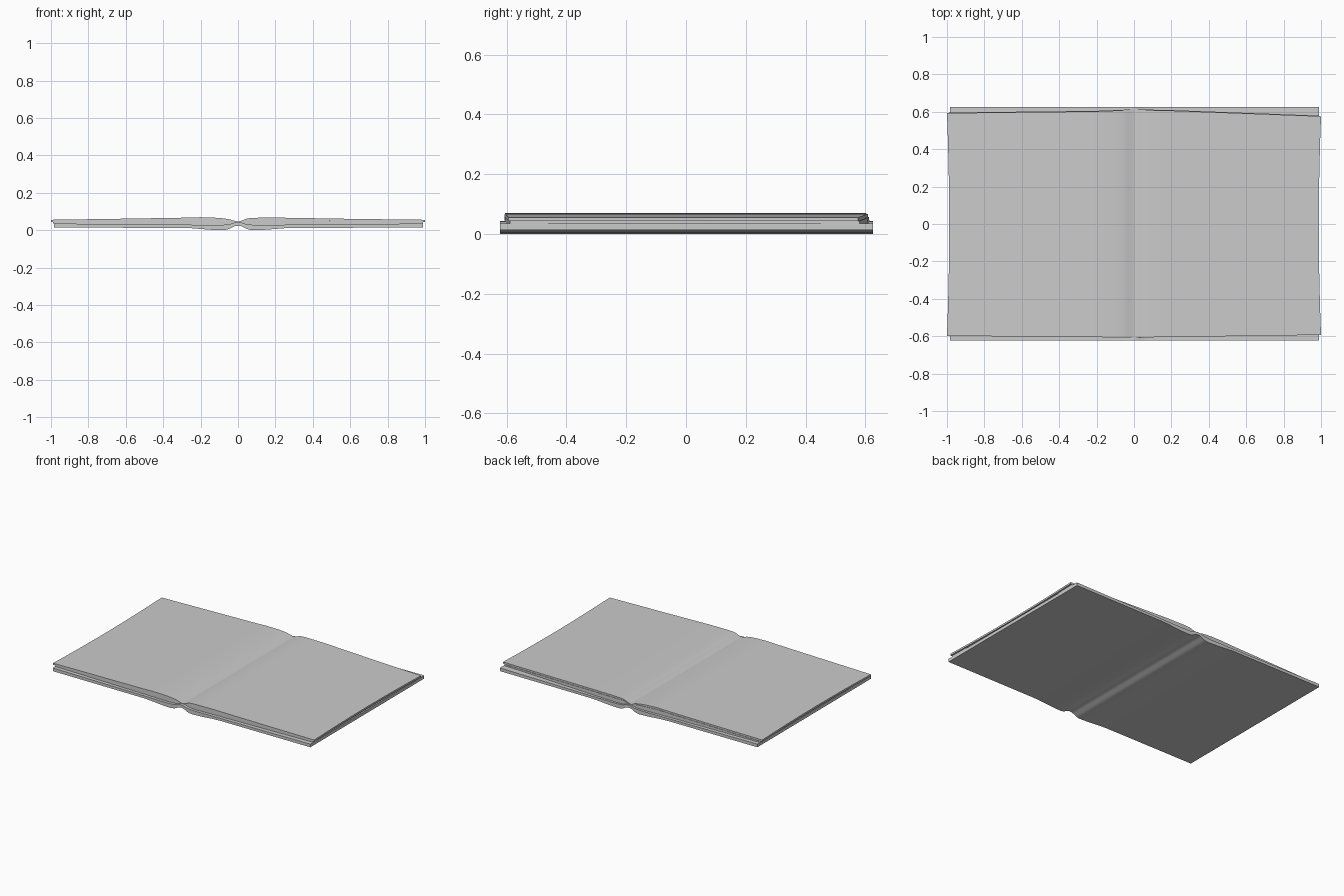
import bpy, bmesh, math

if "Cube" in bpy.data.objects:
    bpy.data.objects.remove(bpy.data.objects["Cube"])


def lerp(pts, x):
    # Linear lookup in a list of (x, value) points
    if x <= pts[0][0]:
        return pts[0][1]
    for (x0, v0), (x1, v1) in zip(pts, pts[1:]):
        if x <= x1:
            return v0 + (v1 - v0) * (x - x0) / (x1 - x0)
    return pts[-1][1]


def slab(name, xs, top, bottom, front, back, bow=0.0, ny=9):
    """Solid sheet lofted along x; bow pulls the middle of the outer edge inward."""
    bm = bmesh.new()
    rings = []
    reach = max(abs(x) for x in xs)
    for x in xs:
        y0, y1 = lerp(front, x), lerp(back, x)
        rows = []
        for prof in (top, bottom):
            row = []
            for j in range(ny):
                t = j / (ny - 1)
                pull = 1 - bow * (1 - (2 * t - 1) ** 2) * (abs(x) / reach) ** 2
                row.append(bm.verts.new((x * pull, y0 + (y1 - y0) * t, lerp(prof, x))))
            rows.append(row)
        rings.append(rows)
    for a, b in zip(rings, rings[1:]):
        for k in (0, 1):
            for j in range(ny - 1):
                bm.faces.new((a[k][j], b[k][j], b[k][j + 1], a[k][j + 1]))
        for j in (0, ny - 1):
            bm.faces.new((a[0][j], a[1][j], b[1][j], b[0][j]))
    for r in (rings[0], rings[-1]):
        for j in range(ny - 1):
            bm.faces.new((r[0][j], r[0][j + 1], r[1][j + 1], r[1][j]))
    bmesh.ops.recalc_face_normals(bm, faces=bm.faces)
    me = bpy.data.meshes.new(name)
    bm.to_mesh(me)
    bm.free()
    ob = bpy.data.objects.new(name, me)
    bpy.context.collection.objects.link(ob)
    bpy.ops.object.select_all(action='DESELECT')
    ob.select_set(True)
    bpy.context.view_layer.objects.active = ob
    bpy.ops.object.shade_smooth_by_angle(angle=math.radians(30))
    return ob


def mirrored(half):
    return [(-x, v) for x, v in reversed(half) if x > 0] + half


# Shared stations, dense around the spine
half_x = [0, 0.015, 0.03, 0.045, 0.06, 0.08, 0.11, 0.15, 0.2, 0.25, 0.3, 0.45, 0.6, 0.8]

# Cover with a pinched spine
cover_bottom = mirrored([(0, 0.024), (0.02, 0.022), (0.045, 0.008), (0.07, 0.0),
                         (0.15, 0.003), (0.25, 0.011), (0.3, 0.013), (1, 0.014)])
cover_top = mirrored([(0, 0.043), (0.02, 0.041), (0.05, 0.031), (0.1, 0.028),
                      (0.3, 0.03), (1, 0.036)])
cover_x = [-0.985] + [-x for x in reversed(half_x[1:])] + half_x + [0.99]
slab("cover", cover_x, cover_top, cover_bottom, [(0, -0.622)], [(0, 0.625)])

# Page blocks: upper leaves over a slightly inset lower block, on each side
pages = {
    "right": (1, [(0, 0.046), (0.02, 0.051), (0.05, 0.064), (0.1, 0.067), (0.25, 0.067),
                  (0.6, 0.061), (1, 0.056)],
              [(0, -0.607), (1, -0.593)], [(0, 0.61), (0.2, 0.606), (1, 0.576)]),
    "left": (-1, [(-1, 0.056), (-0.6, 0.062), (-0.3, 0.067), (-0.19, 0.07), (-0.1, 0.066),
                  (-0.05, 0.06), (-0.02, 0.051), (0, 0.046)],
             [(-1, -0.598), (0, -0.607)], [(-1, 0.593), (-0.2, 0.602), (0, 0.61)]),
}
for side, (s, top, front, back) in pages.items():
    xs = [s * x for x in half_x]
    mid = [(x, z - min(0.012, 0.12 * abs(x) + 0.001)) for x, z in top]
    base = [(x, lerp(cover_top, x) - 0.001) for x in sorted(xs + [s * 1.0])]
    slab(side + "_upper_pages", xs + [s * 1.0], top, mid, front, back, 0.012)
    slab(side + "_lower_pages", xs + [s * 0.988], mid, base,
         [(x, y + 0.004) for x, y in front], [(x, y + 0.003) for x, y in back], 0.008)
